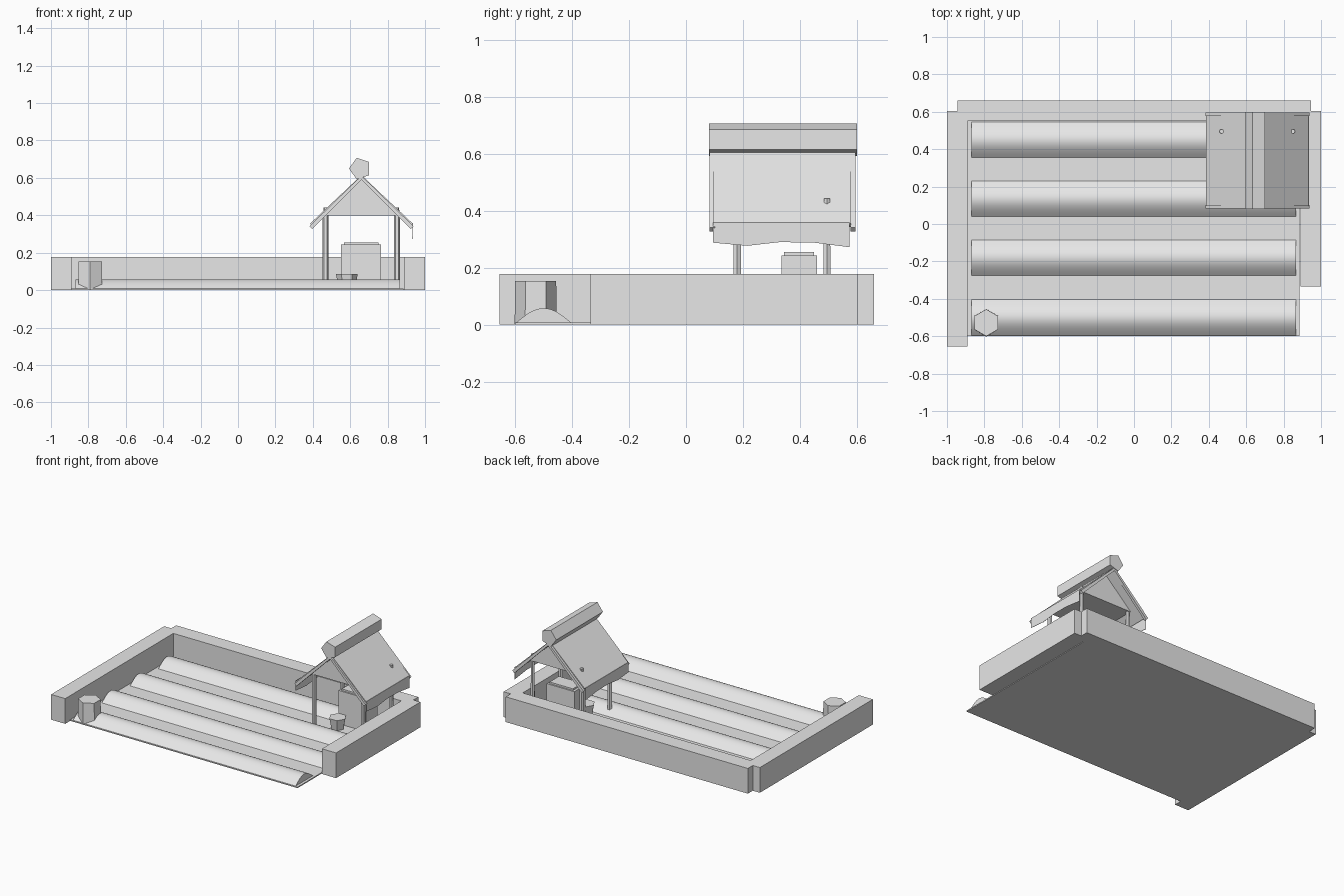
import bpy, bmesh, math
from mathutils import Vector

if "Cube" in bpy.data.objects:
    bpy.data.objects.remove(bpy.data.objects["Cube"])

grey = bpy.data.materials.new("light_grey")
grey.use_nodes = True
grey.diffuse_color = (0.8, 0.8, 0.8, 1)
grey.node_tree.nodes["Principled BSDF"].inputs["Base Color"].default_value = (0.8, 0.8, 0.8, 1)


def finish(name, bm, smooth=False):
    bmesh.ops.recalc_face_normals(bm, faces=bm.faces)
    mesh = bpy.data.meshes.new(name)
    bm.to_mesh(mesh)
    bm.free()
    mesh.materials.append(grey)
    ob = bpy.data.objects.new(name, mesh)
    bpy.context.collection.objects.link(ob)
    if smooth:
        bpy.ops.object.select_all(action='DESELECT')
        ob.select_set(True)
        bpy.context.view_layer.objects.active = ob
        bpy.ops.object.shade_smooth_by_angle(angle=math.radians(40))
    return ob


def prism(name, profile, axis, start, end, smooth=False):
    """Extrude a profile along x (y,z points) or along y (x,z points)."""
    bm = bmesh.new()
    place = (lambda p: (start, p[0], p[1])) if axis == 'x' else (lambda p: (p[0], start, p[1]))
    face = bm.faces.new([bm.verts.new(place(p)) for p in profile])
    out = bmesh.ops.extrude_face_region(bm, geom=[face])
    shift = Vector((end - start, 0, 0)) if axis == 'x' else Vector((0, end - start, 0))
    bmesh.ops.translate(bm, vec=shift, verts=[v for v in out["geom"] if isinstance(v, bmesh.types.BMVert)])
    return finish(name, bm, smooth)


def box(name, x, y, z):
    return prism(name, [(x[0], z[0]), (x[1], z[0]), (x[1], z[1]), (x[0], z[1])], 'y', y[0], y[1])


def drum(name, x, y, bottom, top, r_low, r_top, sides=6, turn=0.0):
    bm = bmesh.new()
    rings = []
    for z, r in ((bottom, r_low), (top, r_top)):
        angles = [turn + math.tau * i / sides for i in range(sides)]
        rings.append([bm.verts.new((x + r * math.cos(a), y + r * math.sin(a), z)) for a in angles])
    bm.faces.new(rings[0])
    bm.faces.new(rings[1])
    for i in range(sides):
        j = (i + 1) % sides
        bm.faces.new((rings[0][i], rings[0][j], rings[1][j], rings[1][i]))
    return finish(name, bm)


# Ground and surrounding low walls, with an open front
box("ground", (-0.89, 0.885), (-0.6, 0.6), (0, 0.008))
box("right_wall", (-1, -0.89), (-0.655, 0.605), (0, 0.178))
box("left_wall", (0.89, 1), (-0.335, 0.605), (0, 0.178))
box("back_wall", (-0.945, 0.945), (0.55, 0.66), (0, 0.178))

# Four rounded planting rows
for n, centre in enumerate((-0.5, -0.18, 0.135, 0.45)):
    arc = [(centre + 0.1 * t / 8, 0.004 + 0.054 * math.cos(math.pi / 2 * t / 8)) for t in range(-8, 9)]
    prism(f"planting_row_{n + 1}", arc, 'x', -0.87, 0.867, smooth=True)

# Six-sided stump at the open corner
drum("stump", -0.79, -0.528, 0, 0.153, 0.074, 0.072, turn=math.pi / 6)

# Shelter posts; the rear ones just pierce the roof
MID = 0.66
for side, x in (("right", 0.468), ("left", 0.85)):
    drum(f"front_post_{side}", x, 0.18, 0, 0.41, 0.016, 0.016)
    drum(f"rear_post_{side}", x, 0.495, 0, 0.443, 0.016, 0.012)

# Gable body, roof sheet, edge trims and ridge log
prism("gable_body", [(0.455, 0.4), (0.865, 0.4), (MID, 0.592)], 'y', 0.165, 0.51)


def chevron(half, low, peak, thick):
    return [(MID - half, low), (MID, peak), (MID + half, low),
            (MID + half - thick, low - thick), (MID, peak - 1.5 * thick), (MID - half + thick, low - thick)]


prism("roof", chevron(0.275, 0.355, 0.615, 0.012), 'y', 0.095, 0.58)
for end, y in (("front", 0.083), ("back", 0.578)):
    prism(f"roof_trim_{end}", chevron(0.278, 0.342, 0.612, 0.015), 'y', y, y + 0.018)
ridge = [(0.653 + 0.06 * math.cos(math.radians(a)), 0.65 + 0.06 * math.sin(math.radians(a)))
         for a in range(36, 396, 72)]
prism("ridge_log", ridge, 'y', 0.08, 0.6)

# Hanging eave flaps with an uneven lower edge
flap = [(0.095, 0.358), (0.095, 0.288), (0.215, 0.277), (0.33, 0.29), (0.45, 0.288), (0.575, 0.272), (0.575, 0.358)]
for side, x in (("right", 0.382), ("left", 0.934)):
    prism(f"eave_flap_{side}", flap, 'x', x - 0.001, x + 0.001)

# Chest with lid, and a small tub in front of it
box("chest", (0.55, 0.765), (0.335, 0.46), (0, 0.243))
box("chest_lid", (0.568, 0.75), (0.345, 0.45), (0.243, 0.255))
drum("tub", 0.582, 0.28, 0, 0.085, 0.042, 0.058)
